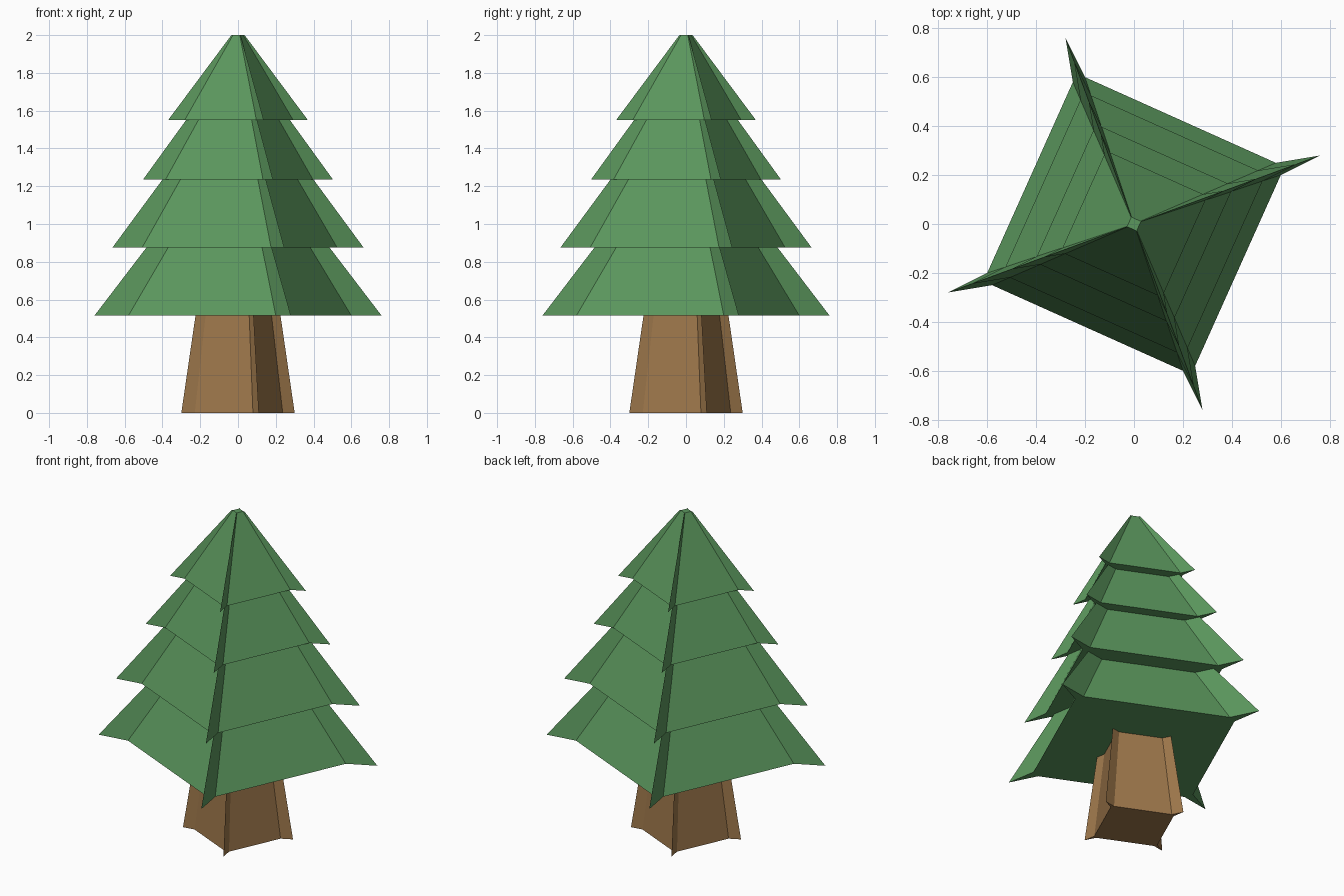
import bpy, bmesh

if "Cube" in bpy.data.objects:
    bpy.data.objects.remove(bpy.data.objects["Cube"])

# Quarter of the pinched four-pointed cross-section (tip radius taken along x/y = 0.76)
QUARTER = [(-0.25, 0.58), (-0.28, 0.76), (-0.20, 0.60)]
HALF = 0.76


def outline():
    pts, quarter = [], QUARTER
    for _ in range(4):
        pts += quarter
        quarter = [(y, -x) for x, y in quarter]
    return pts[::-1]  # counter-clockwise


def material(name, color):
    mat = bpy.data.materials.new(name)
    mat.diffuse_color = (*color, 1)
    mat.use_nodes = True
    mat.node_tree.nodes["Principled BSDF"].inputs["Base Color"].default_value = mat.diffuse_color
    return mat


def loft(name, rings, mat):
    """Skin scaled copies of the outline; rings = (z, half width)."""
    bm = bmesh.new()
    loops = []
    for z, half in rings:
        s = half / HALF
        loops.append([bm.verts.new((x * s, y * s, z)) for x, y in outline()])
    for low, high in zip(loops, loops[1:]):
        n = len(low)
        for i in range(n):
            j = (i + 1) % n
            bm.faces.new((low[i], low[j], high[j], high[i]))
    bm.faces.new(loops[0][::-1])
    bm.faces.new(loops[-1])
    bmesh.ops.recalc_face_normals(bm, faces=bm.faces)
    mesh = bpy.data.meshes.new(name)
    bm.to_mesh(mesh)
    bm.free()
    mesh.materials.append(mat)
    obj = bpy.data.objects.new(name, mesh)
    bpy.context.collection.objects.link(obj)
    return obj


green = material("needles", (0.105, 0.31, 0.11))
brown = material("bark", (0.34, 0.185, 0.07))

# Tapered trunk
loft("trunk", [(0, 0.30), (0.515, 0.225)], brown)

# Foliage: four stacked skirts as one continuous skin with flat undersides
tiers = [(0.515, 0.76, 0.485), (0.875, 0.665, 0.40),
         (1.235, 0.503, 0.275), (1.55, 0.37, 0.035)]
tops = [t[0] for t in tiers[1:]] + [2.0]
rings = []
for (z, wide, narrow), top in zip(tiers, tops):
    rings += [(z, wide), (top, narrow)]
loft("foliage", rings, green)
